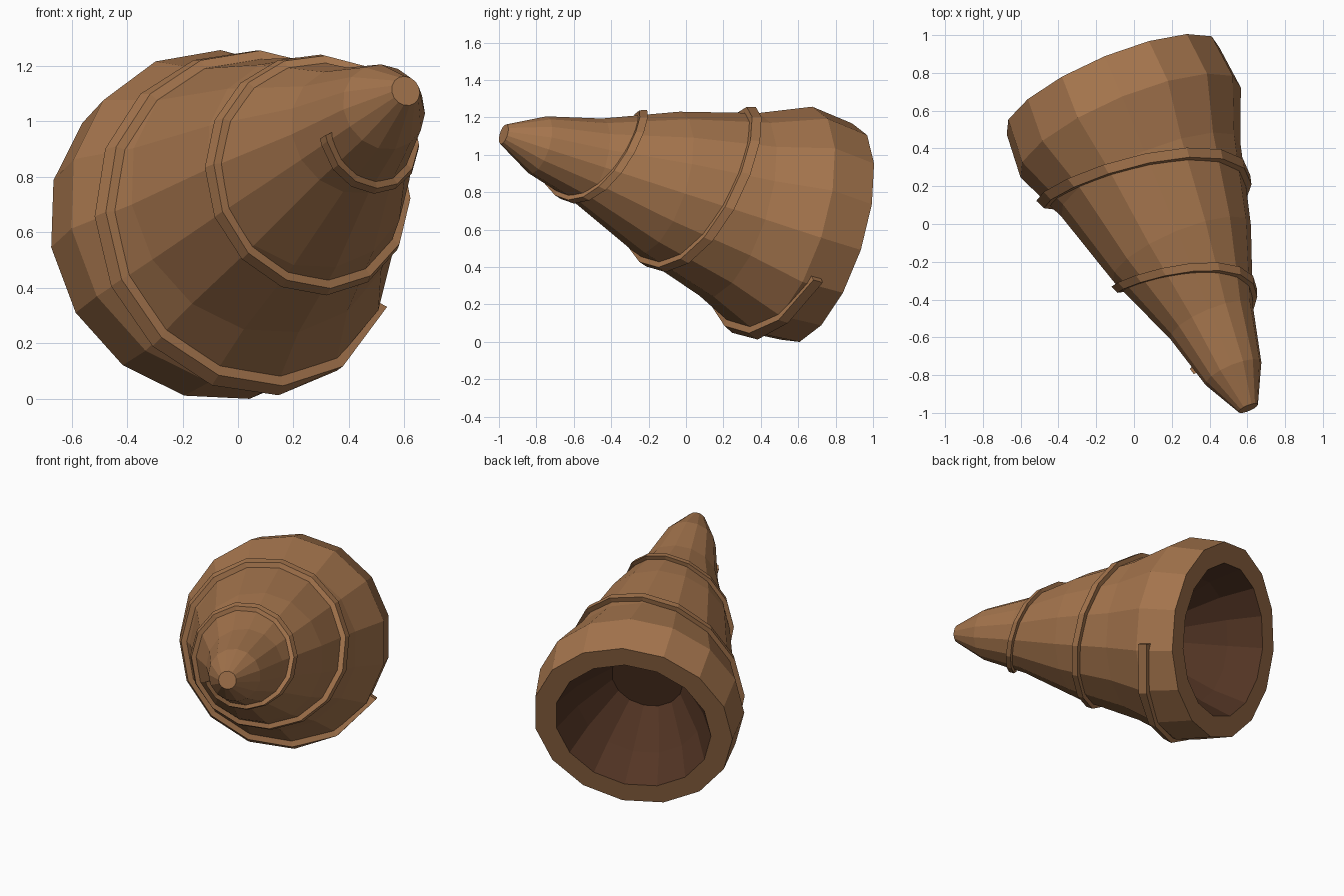
import bpy, bmesh, math
from mathutils import Vector

cube = bpy.data.objects.get("Cube")
if cube:
    bpy.data.objects.remove(cube, do_unlink=True)

SIDES = 15
STEP = 2 * math.pi / SIDES
FIRST = math.radians(190)
TIP = Vector((0.605, -0.975, 1.11))
BASE = Vector((-0.115, 0.722, 0.58))
LENGTH = (BASE - TIP).length
AXIS = (BASE - TIP).normalized()
# frame across the axis: U points to the model's left, V points up
U = (Vector((1, 0, 0)) - AXIS * AXIS.x).normalized()
V = U.cross(AXIS)

# outer profile: distance from the tip, radius
OUTER = [(0, 0.055), (0.21, 0.16), (0.52, 0.237), (0.94, 0.396),
         (1.38, 0.515), (1.67, 0.634), (LENGTH, 0.612)]
# hollow: from the rim inwards to a flat floor
INNER = [(LENGTH, 0.48), (LENGTH - 0.2, 0.388), (LENGTH - 0.44, 0.22)]


def material(name, color):
    mat = bpy.data.materials.new(name)
    mat.use_nodes = True
    mat.diffuse_color = color
    mat.node_tree.nodes["Principled BSDF"].inputs["Base Color"].default_value = color
    return mat


def on_shell(s, r, angle):
    """Point at distance s along the axis, r away from it."""
    return TIP + AXIS * s + (U * math.cos(angle) + V * math.sin(angle)) * r


def radius(s):
    for (s0, r0), (s1, r1) in zip(OUTER, OUTER[1:]):
        if s <= s1:
            return r0 + (r1 - r0) * (s - s0) / (s1 - s0)
    return OUTER[-1][1]


def loft(name, rings, mats, inside_from=None):
    """Skin closed rings, cap both ends; rings past inside_from use material 1."""
    bm = bmesh.new()
    loops = [[bm.verts.new(p) for p in ring] for ring in rings]
    n = len(loops[0])
    for k, (a, b) in enumerate(zip(loops, loops[1:])):
        for i in range(n):
            j = (i + 1) % n
            face = bm.faces.new((a[i], a[j], b[j], b[i]))
            face.material_index = int(inside_from is not None and k >= inside_from)
    bm.faces.new(loops[0])
    floor = bm.faces.new(loops[-1])
    floor.material_index = int(inside_from is not None)
    bmesh.ops.recalc_face_normals(bm, faces=bm.faces)
    mesh = bpy.data.meshes.new(name)
    bm.to_mesh(mesh)
    bm.free()
    for mat in mats:
        mesh.materials.append(mat)
    obj = bpy.data.objects.new(name, mesh)
    bpy.context.collection.objects.link(obj)
    return obj


horn_brown = material("horn brown", (0.38, 0.18, 0.075, 1))
hollow_brown = material("dark hollow brown", (0.088, 0.036, 0.018, 1))

# hollow horn
angles = [FIRST + i * STEP for i in range(SIDES)]
rings = [[on_shell(s, r, a) for a in angles] for s, r in OUTER + INNER]
loft("horn_shell", rings, [horn_brown, hollow_brown], inside_from=len(OUTER))

# raised spiral band, winding from near the rim to near the tip
START, END = math.radians(-22), math.radians(-872)
path = [START]
a = FIRST - 10 * STEP
while a > END:
    path.append(a)
    a -= STEP
path.append(END)

sections = []
for a in path:
    t = (a - START) / (END - START)
    s = 1.735 + (0.33 - 1.735) * t
    half = 0.032 - 0.012 * t
    height = 0.036 - 0.012 * t
    corners = [(-half, -0.03), (-half * 0.9, height), (half * 0.9, height), (half, -0.03)]
    sections.append([on_shell(s + ds, radius(s + ds) + dr, a) for ds, dr in corners])
loft("spiral_band", sections, [horn_brown])
